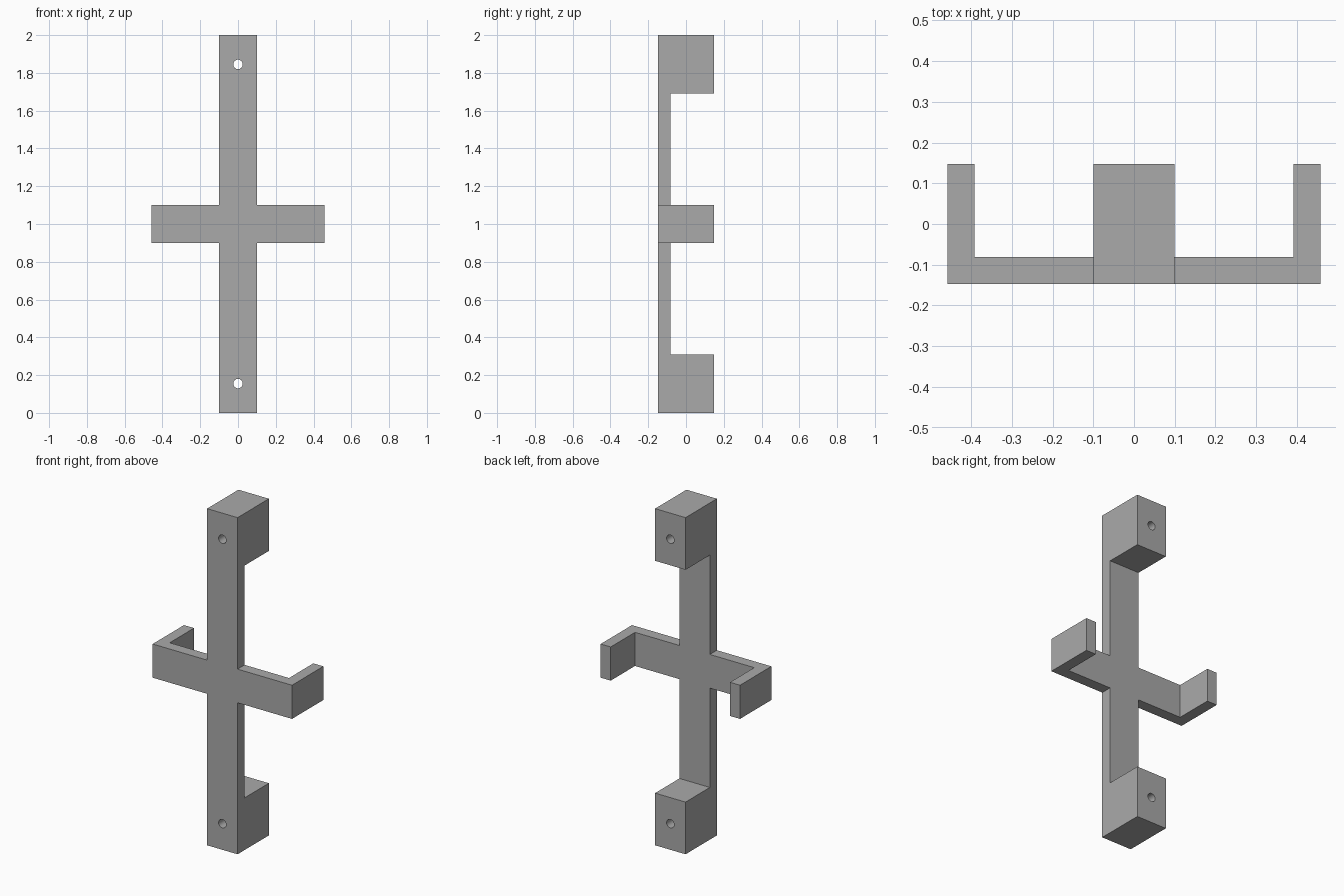
import bpy, bmesh
from mathutils import Vector

cube = bpy.data.objects.get("Cube")
if cube:
    bpy.data.objects.remove(cube, do_unlink=True)

HALF_W, DEPTH, PLATE = 0.1, 0.147, -0.081
HEIGHT, BLOCK = 2.0, 0.31
ARM_X, ARM_IN = 0.458, 0.392
HOLE_R, HOLE_Z = 0.025, 0.155

grey = bpy.data.materials.new("plain grey")
grey.use_nodes = True
colour = (0.4, 0.4, 0.4, 1)
grey.diffuse_color = colour
grey.node_tree.nodes["Principled BSDF"].inputs["Base Color"].default_value = colour


def extrude_profile(name, points, direction):
    """Extrude a closed outline along a vector into a solid."""
    bm = bmesh.new()
    face = bm.faces.new([bm.verts.new(p) for p in points])
    result = bmesh.ops.extrude_face_region(bm, geom=[face], use_keep_orig=True)
    moved = [v for v in result["geom"] if isinstance(v, bmesh.types.BMVert)]
    bmesh.ops.translate(bm, verts=moved, vec=Vector(direction))
    bmesh.ops.recalc_face_normals(bm, faces=bm.faces)
    mesh = bpy.data.meshes.new(name)
    bm.to_mesh(mesh)
    bm.free()
    mesh.materials.append(grey)
    obj = bpy.data.objects.new(name, mesh)
    bpy.context.collection.objects.link(obj)
    return obj


def boolean(target, tool, operation):
    """Apply a boolean and remove the tool."""
    mod = target.modifiers.new(operation.lower(), "BOOLEAN")
    mod.object, mod.operation, mod.solver = tool, operation, "EXACT"
    bpy.context.view_layer.objects.active = target
    bpy.ops.object.modifier_apply(modifier=mod.name)
    bpy.data.objects.remove(tool, do_unlink=True)


# Upright strip with a mounting block at each end
spine = [(-DEPTH, 0), (DEPTH, 0), (DEPTH, BLOCK), (PLATE, BLOCK),
         (PLATE, HEIGHT - BLOCK), (DEPTH, HEIGHT - BLOCK),
         (DEPTH, HEIGHT), (-DEPTH, HEIGHT)]
bracket = extrude_profile("bracket", [(-HALF_W, y, z) for y, z in spine],
                          (2 * HALF_W, 0, 0))

# Cross arm with backward-turned ends
half = [(ARM_X, -DEPTH), (ARM_X, DEPTH), (ARM_IN, DEPTH), (ARM_IN, PLATE)]
outline = half + [(-x, y) for x, y in reversed(half)]
arm_z = HEIGHT / 2 - HALF_W
arm = extrude_profile("cross_arm", [(x, y, arm_z) for x, y in outline],
                      (0, 0, 2 * HALF_W))
boolean(bracket, arm, "UNION")

# Screw holes through both blocks
for z in (HOLE_Z, HEIGHT - HOLE_Z):
    bpy.ops.mesh.primitive_cylinder_add(vertices=32, radius=HOLE_R, depth=1,
                                        location=(0, 0, z), rotation=(1.5708, 0, 0))
    cutter = bpy.context.object
    cutter.name = "hole_cutter"
    cutter.hide_render = True
    cutter.data.materials.append(grey)
    boolean(bracket, cutter, "DIFFERENCE")

# Smooth hole walls, sharp corners
bpy.ops.object.select_all(action="DESELECT")
bracket.select_set(True)
bpy.context.view_layer.objects.active = bracket
bpy.ops.object.shade_smooth_by_angle()
